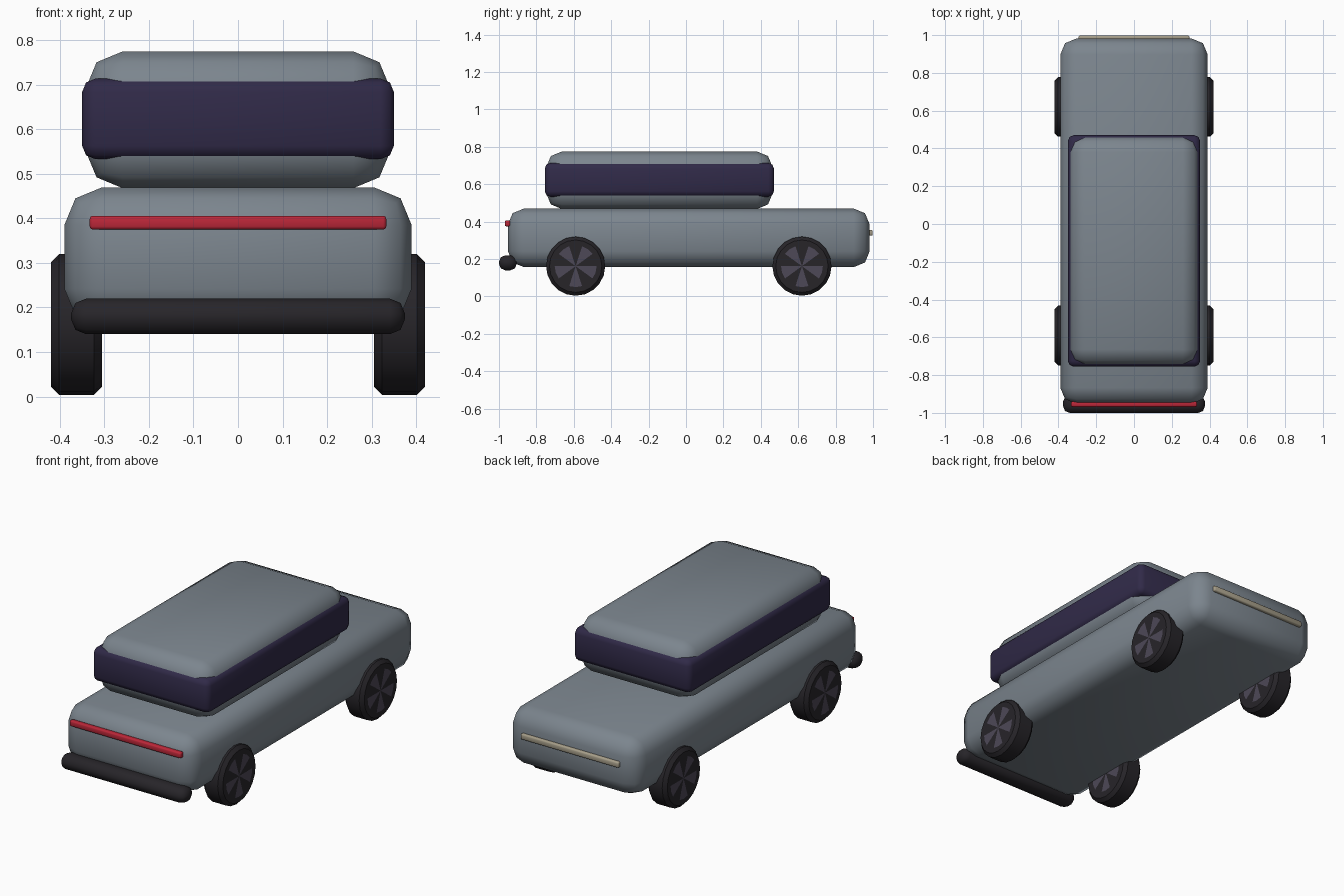
import bpy, bmesh, math

if "Cube" in bpy.data.objects:
    bpy.data.objects.remove(bpy.data.objects["Cube"])


def material(name, rgb):
    m = bpy.data.materials.new(name)
    m.diffuse_color = (*rgb, 1)
    m.use_nodes = True
    m.node_tree.nodes["Principled BSDF"].inputs["Base Color"].default_value = m.diffuse_color
    return m


PAINT = material("paint", (0.20, 0.235, 0.27))
GLASS = material("glass", (0.03, 0.023, 0.065))
RUBBER = material("rubber", (0.02, 0.018, 0.022))
SPOKE = material("spoke", (0.075, 0.065, 0.095))
RED = material("red_light", (0.5, 0.02, 0.04))
CREAM = material("cream_light", (0.38, 0.34, 0.25))


def finish(name, bm, mats, angle=40):
    me = bpy.data.meshes.new(name)
    bmesh.ops.recalc_face_normals(bm, faces=bm.faces)
    bm.to_mesh(me)
    bm.free()
    for m in mats:
        me.materials.append(m)
    ob = bpy.data.objects.new(name, me)
    bpy.context.collection.objects.link(ob)
    bpy.ops.object.select_all(action='DESELECT')
    ob.select_set(True)
    bpy.context.view_layer.objects.active = ob
    bpy.ops.object.shade_smooth_by_angle(angle=math.radians(angle))
    return ob


def rounded_box(name, lo, hi, radius, mat, segments=2):
    bm = bmesh.new()
    bmesh.ops.create_cube(bm, size=1)
    for v in bm.verts:
        for i in range(3):
            v.co[i] = hi[i] if v.co[i] > 0 else lo[i]
    bmesh.ops.bevel(bm, geom=bm.edges[:], offset=radius, segments=segments,
                    profile=0.5, affect='EDGES')
    return finish(name, bm, [mat], 60)


def wheel(name, side, y):
    # Lathed tyre profile (x, radius) closed by a hub of alternating wedges
    n, zc = 20, 0.162
    profile = [(0.305, 0.105), (0.305, 0.14), (0.323, 0.158),
               (0.402, 0.158), (0.42, 0.14), (0.42, 0.112)]
    bm = bmesh.new()
    rings = []
    for x, r in profile:
        rings.append([bm.verts.new((side * x,
                                    y + r * math.cos(2 * math.pi * i / n),
                                    zc + r * math.sin(2 * math.pi * i / n)))
                      for i in range(n)])
    for a, b in zip(rings, rings[1:]):
        for i in range(n):
            j = (i + 1) % n
            bm.faces.new((a[i], a[j], b[j], b[i]))
    for ring, x in ((rings[0], 0.305), (rings[-1], 0.42)):
        hub = bm.verts.new((side * x, y, zc))
        for i in range(n):
            f = bm.faces.new((hub, ring[i], ring[(i + 1) % n]))
            f.material_index = (i // 2) % 2
    return finish(name, bm, [RUBBER, SPOKE], 35)


# Body and cabin
rounded_box("body", (-0.39, -0.952, 0.157), (0.39, 0.982, 0.47), 0.085, PAINT)
rounded_box("cabin", (-0.342, -0.747, 0.468), (0.342, 0.463, 0.775), 0.083, PAINT)

# Window band, slightly proud of the cabin
rounded_box("window_band", (-0.35, -0.755, 0.533), (0.35, 0.47, 0.714), 0.03, GLASS)

# Bumper and light bars
rounded_box("bumper", (-0.375, -1.0, 0.14), (0.375, -0.905, 0.22), 0.034, RUBBER)
rounded_box("front_light_bar", (-0.333, -0.968, 0.375), (0.333, -0.94, 0.406), 0.007, RED)
rounded_box("rear_light_bar", (-0.293, 0.97, 0.325), (0.293, 0.998, 0.356), 0.007, CREAM)

# Wheels
for side, s in (("left", -1), ("right", 1)):
    for end, y in (("front", -0.59), ("rear", 0.62)):
        wheel(f"{end}_{side}_wheel", s, y)
